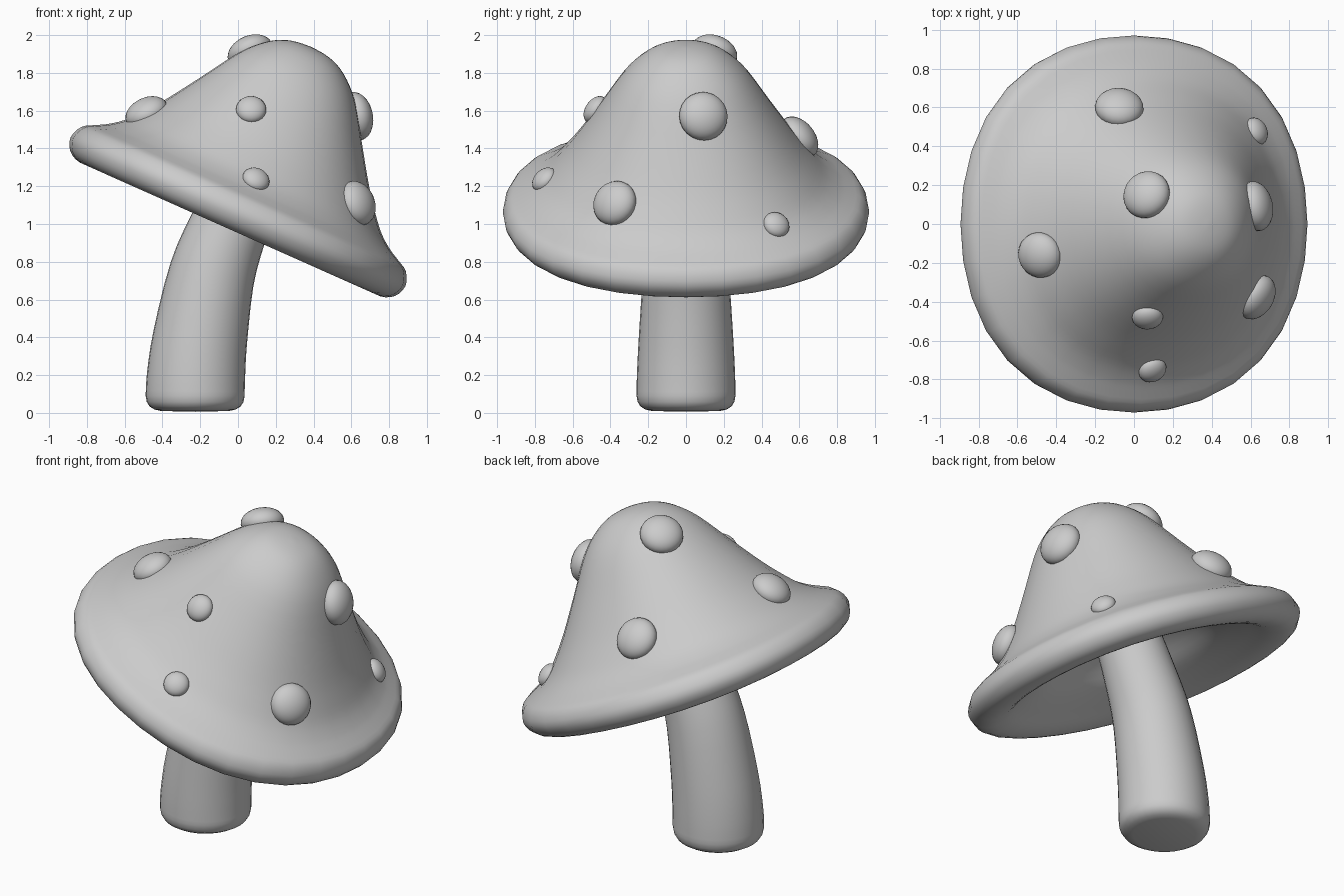
import bpy, bmesh
from math import sin, cos, pi, radians
from mathutils import Vector, Matrix

if "Cube" in bpy.data.objects:
    bpy.data.objects.remove(bpy.data.objects["Cube"])


def smooth_path(pts, steps=3):
    """Catmull-Rom interpolation through a few profile points."""
    pts = [Vector(p) for p in pts]
    out = []
    for i in range(len(pts) - 1):
        a, b = pts[max(i - 1, 0)], pts[i]
        c, d = pts[i + 1], pts[min(i + 2, len(pts) - 1)]
        for k in range(steps):
            t = k / steps
            out.append(0.5 * (2 * b + (c - a) * t + (2 * a - 5 * b + 4 * c - d) * t * t
                              + (3 * b - a - 3 * c + d) * t ** 3))
    return out + [pts[-1]]


def loft(name, rings, n=32, bulge=0.0):
    """Skin circles given as (centre, radius, tilt about y); bulge swells the diagonals."""
    bm = bmesh.new()
    loops = []
    for centre, r, tilt in rings:
        rot = Matrix.Rotation(tilt, 3, 'Y')
        if r < 1e-4:
            loops.append([bm.verts.new(centre)] * n)
            continue
        loop = []
        for i in range(n):
            a = 2 * pi * i / n
            q = r * (1 + bulge * sin(2 * a) ** 2)
            loop.append(bm.verts.new(Vector(centre) + rot @ Vector((q * cos(a), q * sin(a), 0))))
        loops.append(loop)
    for a, b in zip(loops, loops[1:]):
        for i in range(n):
            j = (i + 1) % n
            bm.faces.new(list(dict.fromkeys((a[i], a[j], b[j], b[i]))))
    bmesh.ops.recalc_face_normals(bm, faces=bm.faces)
    me = bpy.data.meshes.new(name)
    bm.to_mesh(me)
    bm.free()
    me.shade_smooth()
    ob = bpy.data.objects.new(name, me)
    bpy.context.collection.objects.link(ob)
    return ob


# Cap: thick bell with a rolled rim and a dished underside, tilted towards +x
TILT = radians(24)
axis = Vector((sin(TILT), 0, cos(TILT)))
origin = Vector((0, 0, 1.065))
profile = [(0, .955), (.08, .948), (.16, .925), (.245, .87), (.34, .77), (.47, .57),
           (.59, .39), (.67, .285), (.745, .2), (.82, .143), (.88, .11), (.94, .073),
           (.97, 0), (.94, -.07), (.87, -.103), (.78, -.088), (.7, -.045), (.62, .0),
           (.54, .055), (.44, .15), (.3, .24), (.15, .285), (0, .3)]
cap = loft("cap", [(origin + axis * p.y, abs(p.x), TILT) for p in smooth_path(profile)],
           bulge=.028)

# Stem: tapering tube that bends into the cap, with a rounded foot
spine = [(-.227, .09, .262, 0), (-.222, .2, .26, 3), (-.2, .4, .25, 8), (-.137, .735, .228, 17),
         (-.05, .98, .208, 22), (.1, 1.33, .18, 24)]
foot = [((-.227, 0, z), r, 0) for z, r in
        [(.006, 0), (.01, .18), (.018, .215), (.034, .241), (.058, .256)]]
body = [((p[0], 0, p[1]), p[2], radians(p[3])) for p in smooth_path(spine)]
loft("stem", foot + body + [((.12, 0, 1.37), 0, 0)])

# Spots: flattened spheres seated on the cap surface
spots = [(.06, .155, 1.92, .125), (-.075, .605, 1.465, .125), (-.485, -.16, 1.59, .118),
         (.07, -.485, 1.61, .08), (.095, -.75, 1.235, .074), (.62, -.37, 1.105, .122),
         (.65, .097, 1.575, .13), (.63, .478, .995, .073)]
bpy.context.view_layer.update()
for i, (x, y, z, r) in enumerate(spots):
    hit, loc, normal, _ = cap.closest_point_on_mesh((x, y, z))
    bpy.ops.mesh.primitive_uv_sphere_add(segments=24, ring_count=14, radius=r, location=loc)
    spot = bpy.context.object
    spot.name = f"spot_{i + 1}"
    spot.rotation_euler = normal.to_track_quat('Z', 'Y').to_euler()
    spot.scale = (1, 1, .66)
    bpy.ops.object.shade_smooth()
